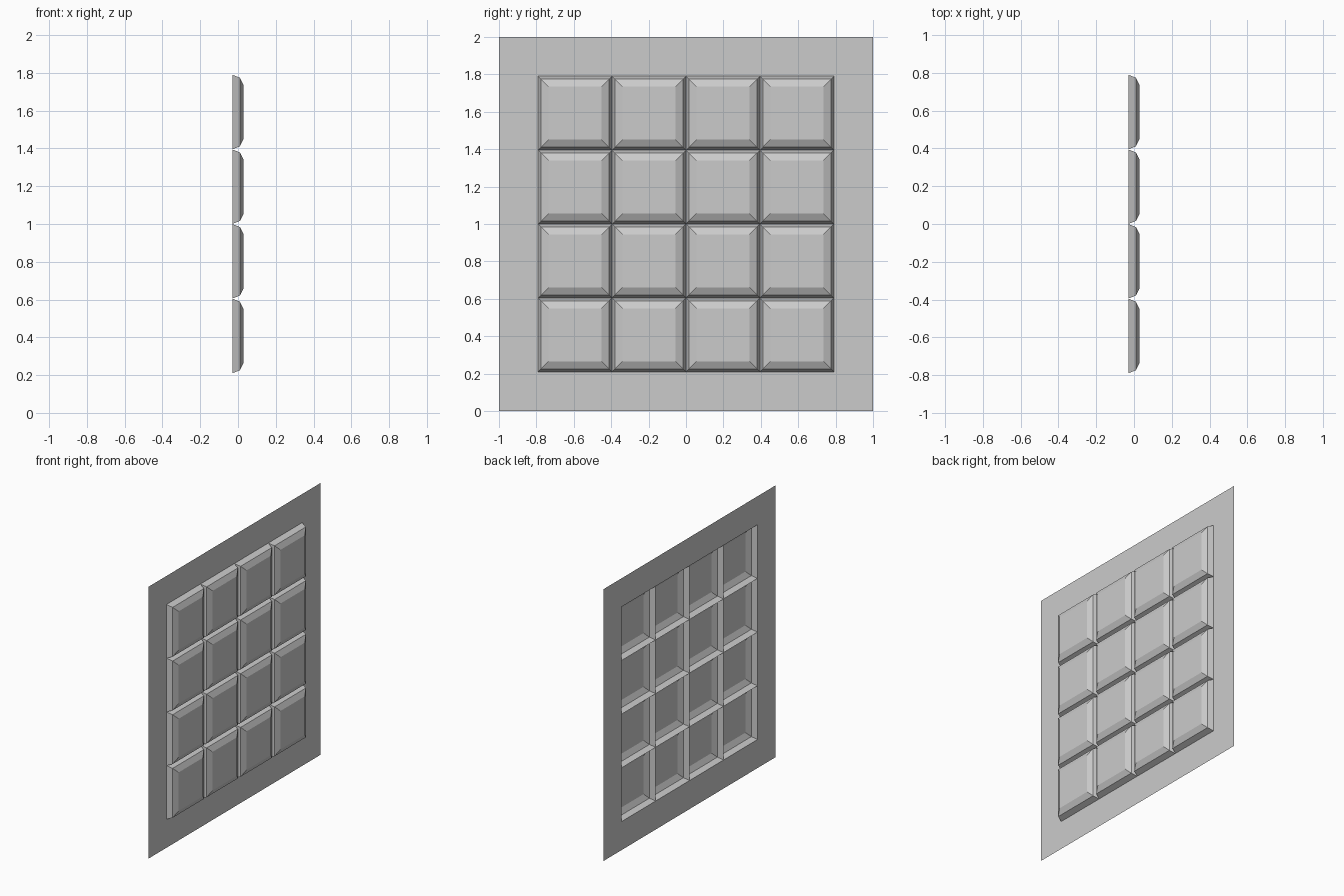
import bpy, bmesh

if "Cube" in bpy.data.objects:
    bpy.data.objects.remove(bpy.data.objects["Cube"])

BACK = -0.03                                  # x of the flat sheet
LINES = [-1, -0.79, -0.395, 0, 0.395, 0.79, 1]  # border and cell boundaries

bm = bmesh.new()

# Flat sheet divided into a border and 4 x 4 cells, facing +x
grid = [[bm.verts.new((BACK, y, 1 + z)) for y in LINES] for z in LINES]
cells = []
for r in range(6):
    for c in range(6):
        face = bm.faces.new((grid[r][c], grid[r][c + 1],
                             grid[r + 1][c + 1], grid[r + 1][c]))
        if 1 <= r <= 4 and 1 <= c <= 4:
            cells.append(face)
bm.normal_update()

# Emboss each cell: steep wall, then a shallow bevel up to the flat top
for inset, rise in ((0.016, 0.04), (0.04, 0.02)):
    bmesh.ops.inset_individual(bm, faces=cells, thickness=inset, depth=rise,
                               use_even_offset=True)
    bm.normal_update()

mesh = bpy.data.meshes.new("embossed_panel")
bm.to_mesh(mesh)
bm.free()
panel = bpy.data.objects.new("embossed_panel", mesh)
bpy.context.collection.objects.link(panel)
